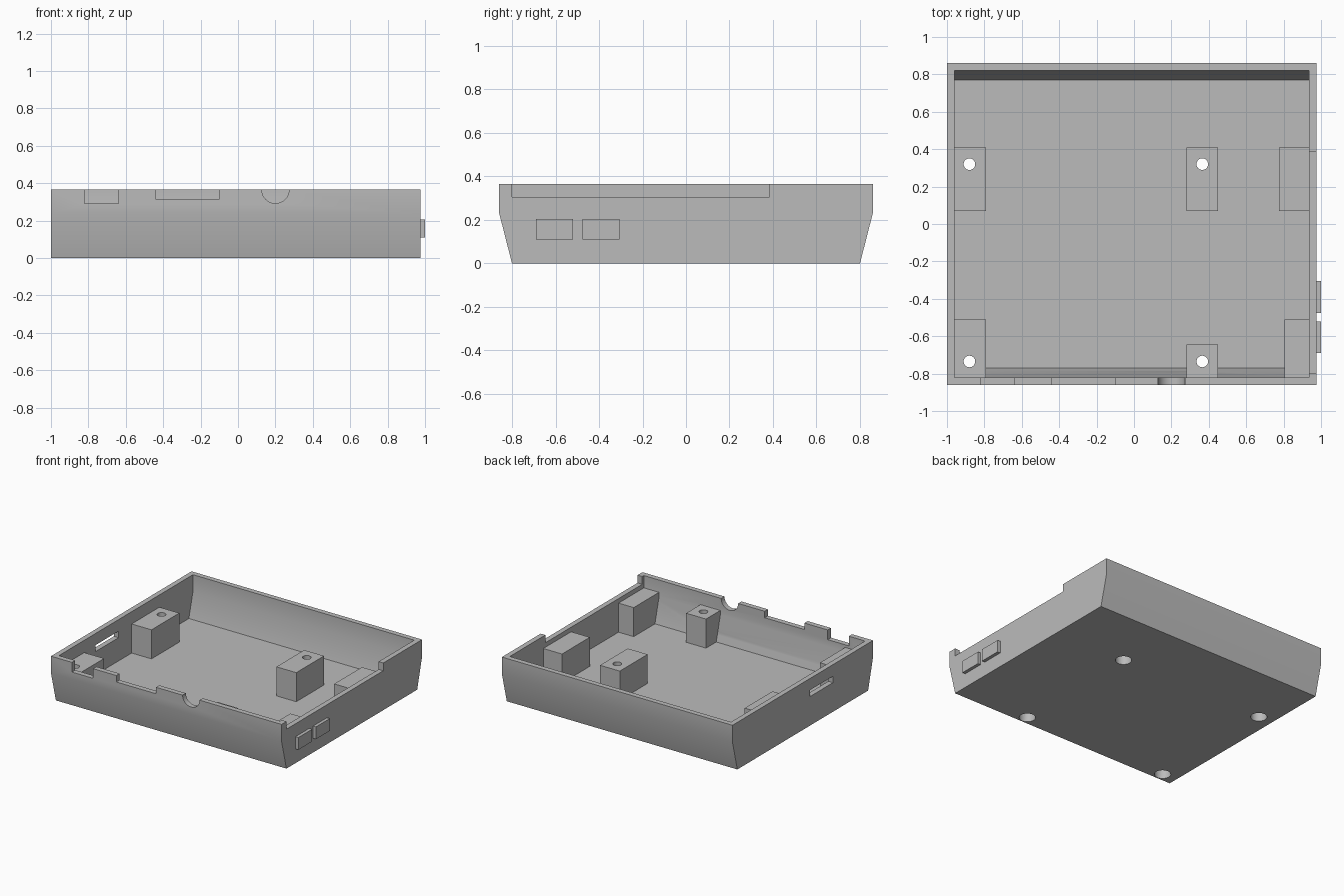
import bpy, bmesh, math
from mathutils import Matrix

if "Cube" in bpy.data.objects:
    bpy.data.objects.remove(bpy.data.objects["Cube"], do_unlink=True)

grey = bpy.data.materials.new("plain grey")
grey.use_nodes = True
colour = (0.5, 0.5, 0.5, 1)
grey.diffuse_color = colour
grey.node_tree.nodes["Principled BSDF"].inputs["Base Color"].default_value = colour


def finish(name, bm):
    bmesh.ops.recalc_face_normals(bm, faces=bm.faces)
    mesh = bpy.data.meshes.new(name)
    bm.to_mesh(mesh)
    bm.free()
    ob = bpy.data.objects.new(name, mesh)
    mesh.materials.append(grey)
    bpy.context.collection.objects.link(ob)
    return ob


def prism(name, profile, x0, x1):
    """Side profile of (y, z) points, extruded along x."""
    bm = bmesh.new()
    face = bm.faces.new([bm.verts.new((x0, y, z)) for y, z in profile])
    new = bmesh.ops.extrude_face_region(bm, geom=[face])["geom"]
    verts = [v for v in new if isinstance(v, bmesh.types.BMVert)]
    bmesh.ops.translate(bm, verts=verts, vec=(x1 - x0, 0, 0))
    return finish(name, bm)


def box(name, x0, x1, y0, y1, z0, z1):
    return prism(name, [(y0, z0), (y1, z0), (y1, z1), (y0, z1)], x0, x1)


def cylinder(name, centre, radius, depth, axis="Z"):
    bm = bmesh.new()
    turn = Matrix.Rotation(math.pi / 2, 4, "X") if axis == "Y" else Matrix()
    bmesh.ops.create_cone(bm, cap_ends=True, segments=32, radius1=radius, radius2=radius,
                          depth=depth, matrix=Matrix.Translation(centre) @ turn)
    return finish(name, bm)


def cut(ob, cutters):
    bpy.context.view_layer.objects.active = ob
    for cutter in cutters:
        mod = ob.modifiers.new("cut", "BOOLEAN")
        mod.operation = "DIFFERENCE"
        mod.solver = "EXACT"
        mod.object = cutter
        bpy.ops.object.modifier_apply(modifier=mod.name)
        bpy.data.objects.remove(cutter, do_unlink=True)


# Tray with slanted lower front and back
LEFT, RIGHT, TOP, BEND, FLOOR = -1, 0.975, 0.365, 0.235, 0.045


def tray_profile(low, mid, bottom, top):
    return [(-low, bottom), (low, bottom), (mid, BEND), (mid, top), (-mid, top), (-mid, BEND)]


tray = prism("tray_shell", tray_profile(0.80, 0.86, 0, TOP), LEFT, RIGHT)
cut(tray, [prism("hollow", tray_profile(0.77, 0.82, FLOOR, 0.5), LEFT + 0.04, RIGHT - 0.04)])

# Openings in the rim and walls
cut(tray, [
    box("wide_port", -0.82, -0.64, -0.95, -0.81, 0.29, 0.5),
    box("long_port", -0.44, -0.10, -0.95, -0.81, 0.315, 0.5),
    cylinder("round_port", (0.2, -0.88, TOP), 0.073, 0.14, "Y"),
    box("side_recess", 0.93, 1.1, -0.80, 0.385, 0.305, 0.5),
    box("side_slot", -1.1, -0.9, -0.37, -0.09, 0.225, 0.275),
])

# Mounting posts and corner supports
POST = 0.27


def front_post(name, x0, x1, y1):
    return prism(name, [(-0.79, 0.03), (y1, 0.03), (y1, POST), (-0.83, POST), (-0.83, BEND)], x0, x1)


posts = [
    box("back_left_post", -0.98, -0.79, 0.07, 0.41, 0.03, POST),
    box("back_middle_post", 0.28, 0.45, 0.07, 0.41, 0.03, POST),
    front_post("front_left_post", -0.98, -0.79, -0.51),
    front_post("front_middle_post", 0.28, 0.45, -0.645),
]
supports = [
    box("back_right_support", 0.775, 0.955, 0.07, 0.41, 0.03, POST),
    front_post("front_right_support", 0.805, 0.955, -0.51),
]

# Screw holes with wider recesses underneath
centres = [(-0.88, 0.32), (0.365, 0.32), (-0.88, -0.735), (0.365, -0.735)]
for (x, y), post in zip(centres, posts):
    for part in (tray, post):
        cut(part, [cylinder("screw_hole", (x, y, 0.2), 0.031, 0.8),
                   cylinder("screw_recess", (x, y, 0.02), 0.058, 0.26)])

# Raised side buttons
buttons = [box("side_button", 0.96, 1.0, y, y + 0.17, 0.11, 0.205) for y in (-0.69, -0.475)]

# Smooth the shallow bends and keep real edges sharp
bpy.ops.object.select_all(action="DESELECT")
for ob in [tray] + posts + supports + buttons:
    ob.select_set(True)
bpy.context.view_layer.objects.active = tray
bpy.ops.object.shade_smooth_by_angle(angle=math.radians(30))
